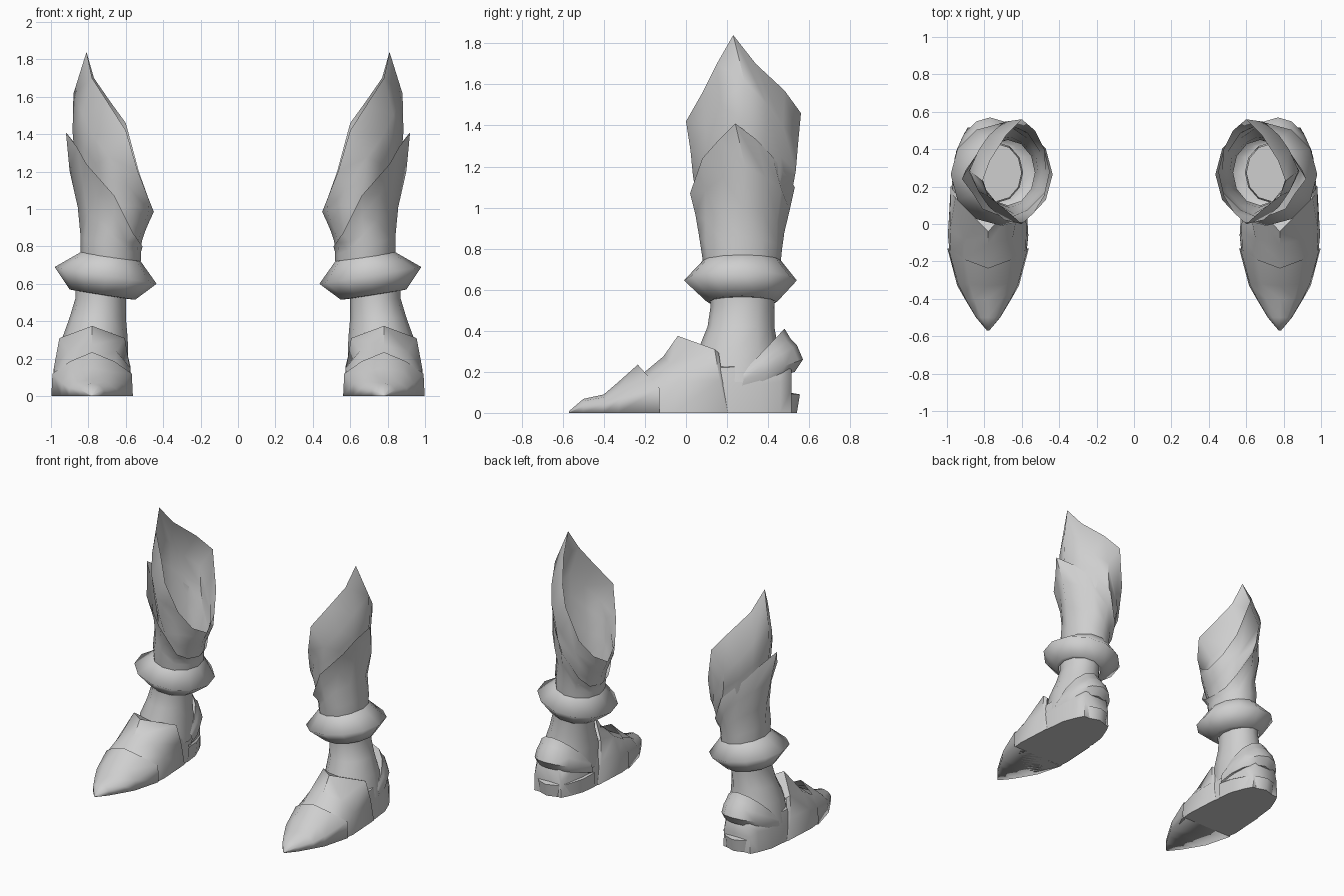
import bpy, math

if "Cube" in bpy.data.objects:
    bpy.data.objects.remove(bpy.data.objects["Cube"])

steel = bpy.data.materials.new("pale_grey_steel")
steel.diffuse_color = (0.62, 0.62, 0.62, 1)
steel.use_nodes = True
steel.node_tree.nodes["Principled BSDF"].inputs["Base Color"].default_value = steel.diffuse_color
N = 12  # columns around the leg


def loft(name, rows, closed=True, caps=(), angle=60):
    """Skin a list of equal-length point rows, mirrored into a left and right part."""
    n = len(rows[0])
    verts = [p for r in rows for p in r]
    faces = []
    for i in range(len(rows) - 1):
        for j in range(n if closed else n - 1):
            k = (j + 1) % n
            faces.append((i * n + j, i * n + k, (i + 1) * n + k, (i + 1) * n + j))
    for c in caps:
        r = c % len(rows)
        faces.append([r * n + j for j in range(n)])
    me = bpy.data.meshes.new(name)
    me.from_pydata(verts, [], faces)
    me.materials.append(steel)
    ob = bpy.data.objects.new(name, me)
    bpy.context.collection.objects.link(ob)
    bpy.context.view_layer.objects.active = ob
    ob.select_set(True)
    bpy.ops.object.mode_set(mode='EDIT')
    bpy.ops.mesh.select_all(action='SELECT')
    bpy.ops.mesh.normals_make_consistent(inside=False)
    bpy.ops.object.mode_set(mode='OBJECT')
    bpy.ops.object.shade_smooth_by_angle(angle=math.radians(angle))
    ob.select_set(False)
    ob.modifiers.new("other_boot", 'MIRROR').use_axis[0] = True
    return ob


def oval(x0, x1, y0, y1, z_in, z_out):
    """Tilted ring of points, first point on the outer side, going round by the front."""
    pts = []
    for j in range(N):
        a = 2 * math.pi * j / N
        t = (1 + math.cos(a)) / 2
        pts.append((x0 + (x1 - x0) * t,
                    (y0 + y1) / 2 - (y1 - y0) / 2 * math.sin(a),
                    z_in + (z_out - z_in) * t))
    return pts


def at_height(table, z):
    """Interpolate x0, x1, y0, y1 of the leg outline at height z."""
    z = min(max(z, table[0][0]), table[-1][0])
    for a, b in zip(table, table[1:]):
        if z <= b[0]:
            t = (z - a[0]) / (b[0] - a[0])
            return [p + (q - p) * t for p, q in zip(a[1:], b[1:])]


def wrap(name, table, rim, steps):
    """Leg plate that follows the outline table and ends in a pointed rim."""
    base = table[0][0]
    rows = []
    for t in steps:
        row = []
        for j in range(N):
            z = base + (rim[j][2] - base) * t
            x0, x1, y0, y1 = at_height(table, z)
            x, y, _ = oval(x0, x1, y0, y1, 0, 0)[j]
            # the outer side turns from round to a ridge higher up
            if j in (1, 2, N - 1, N - 2):
                k = 1 - .19 * min(max((z - .82) / .3, 0), 1)
                cx, cy = (x0 + x1) / 2, (y0 + y1) / 2
                x, y = cx + (x - cx) * k, cy + (y - cy) * k
            row.append((x, y, z))
        rows.append(row)
    loft(name, rows + [rim])


# Tall inner shin plate: high on the outer side, low on the inner side
wrap("shin_plate",
     [(.72, .53, .82, .10, .45), (.85, .51, .82, .09, .46), (.99, .45, .825, .06, .50),
      (1.18, .50, .865, .03, .535), (1.42, .53, .885, .01, .555), (1.6, .55, .88, .01, .56)],
     [(.81, .23, 1.84), (.78, .15, 1.70), (.69, .08, 1.56), (.60, 0, 1.42),
      (.535, .06, 1.20), (.48, .15, 1.06), (.45, .28, .985), (.48, .40, 1.06),
      (.53, .50, 1.20), (.60, .56, 1.46), (.68, .48, 1.57), (.77, .34, 1.70)],
     (0, .2, .42, .62, .8))

# Outer cuff: pointed on the outer side, sloping down to the inner side
wrap("outer_cuff",
     [(.72, .52, .84, .085, .46), (.82, .515, .845, .07, .47), (.95, .49, .835, .05, .49),
      (1.06, .47, .875, .02, .535), (1.2, .5, .90, .03, .545), (1.41, .5, .92, .03, .54)],
     [(.92, .24, 1.41), (.86, .16, 1.33), (.81, .08, 1.24), (.66, .02, 1.07),
      (.56, .08, .87), (.525, .16, .82), (.51, .27, .80), (.525, .38, .82),
      (.56, .46, .90), (.66, .53, 1.10), (.80, .42, 1.25), (.855, .345, 1.33)],
     (0, .2, .42, .7))

# Flared collar above the ankle
loft("ankle_collar", [oval(.595, .875, .115, .435, .52, .565), oval(.55, .90, .10, .445, .515, .57),
                      oval(.435, .98, -.01, .54, .60, .69), oval(.52, .84, .085, .46, .72, .77)],
     angle=170)

# Ankle tube with a floor closing the leg opening
loft("ankle", [oval(.60, .87, .12, .43, .58, .58), oval(.60, .87, .12, .43, .52, .52),
               oval(.60, .90, .105, .43, .42, .42), oval(.59, .94, .06, .45, .31, .31),
               oval(.585, .965, .02, .49, .15, .15)], caps=(0,))

CX = .78


def arch(pts):
    """Symmetric foot section from (half width, y, z) points, ground to top centre."""
    side = [(CX + w, y, z) for w, y, z in pts]
    return side + [(CX - w, y, z) for w, y, z in reversed(pts[:-1])]


def section(y, w, h, top=.6):
    return arch([(w, y, 0), (w * .97, y, h * .5), (w * top, y, h * .85), (0, y, h)])


# Toe cap with a pointed rear edge
loft("toe_cap", [section(-.57, .006, .008), section(-.50, .065, .068), section(-.40, .125, .09),
                 arch([(.165, -.33, 0), (.16, -.32, .07), (.10, -.32, .13), (0, -.33, .15)]),
                 arch([(.218, -.13, 0), (.212, -.13, .12), (.12, -.19, .185), (0, -.235, .235)])],
     caps=(0,), angle=100)

# Instep plate with a pointed rear edge, folding down to the ankle
loft("instep_plate", [section(-.32, .13, .13),
                      arch([(.205, -.16, 0), (.20, -.16, .11), (.125, -.18, .18), (0, -.20, .20)]),
                      arch([(.215, -.06, 0), (.205, -.04, .15), (.13, -.08, .24), (0, -.11, .275)]),
                      arch([(.20, .20, 0), (.20, .165, .16), (.175, .14, .31), (0, -.04, .375)]),
                      arch([(.185, .21, 0), (.185, .18, .15), (.155, .16, .29), (0, .09, .315)])])

# Rear foot body and heel
loft("heel_body", [section(.08, .195, .26, .85), section(.20, .195, .26, .9),
                   section(.36, .178, .28, .85), section(.46, .14, .30, .8),
                   section(.515, .11, .24, .8)], caps=(0, -1))


def heel_band(name, rows):
    """Band around the heel; each row is (half width, side y, side z, back y, back z)."""
    out = []
    for w, ys, zs, yb, zb in rows:
        row = []
        for j in range(9):
            a = math.pi * (j / 8 - .5)
            c = math.cos(a)
            row.append((CX - .01 + w * math.sin(a), ys + (yb - ys) * c, zs + (zb - zs) * c))
        out.append(row)
    loft(name, out, closed=False, angle=40)


heel_band("upper_heel_band", [(.165, .27, .20, .44, .34), (.175, .28, .20, .48, .41),
                              (.185, .28, .185, .51, .36), (.19, .28, .18, .54, .33),
                              (.195, .28, .16, .57, .26), (.19, .27, .12, .53, .20),
                              (.18, .26, .11, .48, .19)])
heel_band("lower_heel_band", [(.18, .26, .12, .50, .10), (.19, .25, .11, .555, .09),
                              (.185, .24, 0, .54, 0), (.10, .24, 0, .40, 0)])
